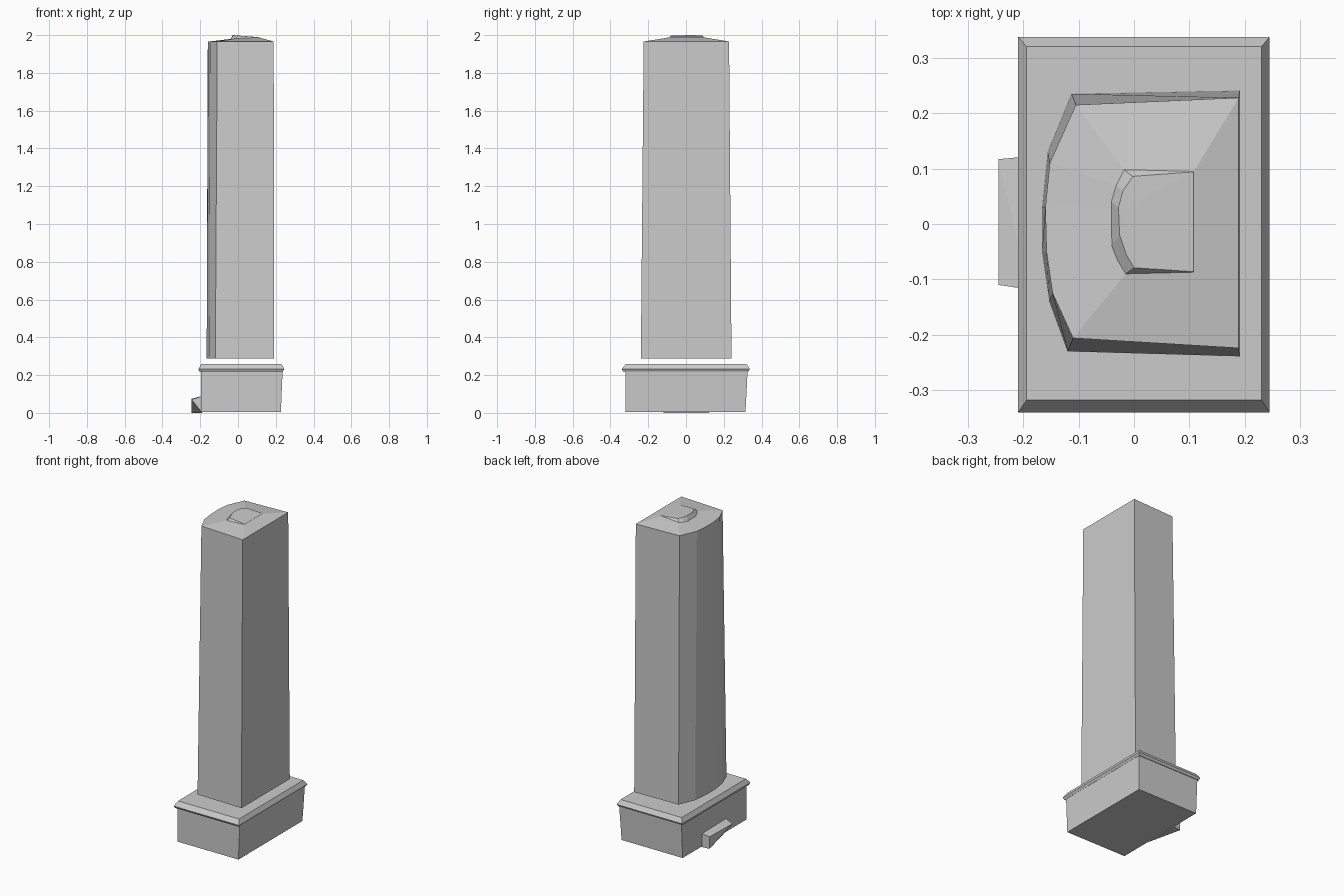
import bpy
import bmesh


def rect(x0, x1, y0, y1, z):
    return [(x0, y0, z), (x1, y0, z), (x1, y1, z), (x0, y1, z)]


def at(points, z):
    return [(x, y, z) for x, y in points]


def finish(name, bm):
    bmesh.ops.recalc_face_normals(bm, faces=bm.faces)
    me = bpy.data.meshes.new(name)
    bm.to_mesh(me)
    bm.free()
    ob = bpy.data.objects.new(name, me)
    bpy.context.collection.objects.link(ob)
    return ob


def loft(name, rings, apex=None):
    """Skin matching rings; close the top flat or as a fan to an apex."""
    bm = bmesh.new()
    loops = [[bm.verts.new(p) for p in r] for r in rings]
    n = len(loops[0])
    for a, b in zip(loops, loops[1:]):
        for i in range(n):
            j = (i + 1) % n
            bm.faces.new((a[i], a[j], b[j], b[i]))
    bm.faces.new(loops[0][::-1])
    if apex:
        tip = bm.verts.new(apex)
        for i in range(n):
            bm.faces.new((loops[-1][i], loops[-1][(i + 1) % n], tip))
    else:
        bm.faces.new(loops[-1])
    return finish(name, bm)


# Plinth block, leaning slightly outwards
loft("plinth", [rect(-0.197, 0.227, -0.32, 0.315, 0.005),
                rect(-0.197, 0.236, -0.32, 0.326, 0.22)])

# Overhanging ledge with sloped rim
loft("plinth_ledge", [rect(-0.205, 0.237, -0.333, 0.33, 0.219),
                      rect(-0.209, 0.245, -0.34, 0.338, 0.232),
                      rect(-0.194, 0.23, -0.318, 0.32, 0.26)])

# Shaft with one bowed side, tapering, and a low sloped roof
bottom = [(0.191, -0.239), (-0.12, -0.23), (-0.153, -0.14), (-0.166, -0.05),
          (-0.166, 0.03), (-0.156, 0.13), (-0.113, 0.235), (0.191, 0.241)]
top = [(0.189, -0.224), (-0.11, -0.206), (-0.147, -0.125), (-0.158, -0.05),
       (-0.16, 0.03), (-0.152, 0.11), (-0.105, 0.215), (0.189, 0.228)]
crown = [(0.108, -0.087, 1.988), (-0.015, -0.09, 1.982), (-0.03, -0.065, 1.976),
         (-0.04, -0.04, 1.974), (-0.041, 0.04, 1.974), (-0.032, 0.07, 1.976),
         (-0.018, 0.098, 1.982), (0.108, 0.095, 1.988)]
loft("shaft", [at(bottom, 0.287), at(top, 1.966), crown])

# Small raised crown, fading into the roof on its flat side
rim = [(0.107, -0.086, 1.989), (0.0, -0.079, 1.997), (-0.014, -0.055, 1.998),
       (-0.026, -0.02, 1.999), (-0.028, 0.03, 2.0), (-0.02, 0.06, 1.999),
       (-0.002, 0.086, 1.997), (0.107, 0.094, 1.989)]
loft("crown", [crown, rim], apex=(-0.015, 0.03, 1.999))

# Broken foot stone against the bowed side
bm = bmesh.new()
for p in [(-0.19, -0.118, 0), (-0.19, 0.122, 0), (-0.19, -0.118, 0.09),
          (-0.19, 0.122, 0.085), (-0.245, 0.117, 0), (-0.245, 0.117, 0.075),
          (-0.245, -0.11, 0.07)]:
    bm.verts.new(p)
bmesh.ops.convex_hull(bm, input=bm.verts)
finish("foot_stone", bm)
